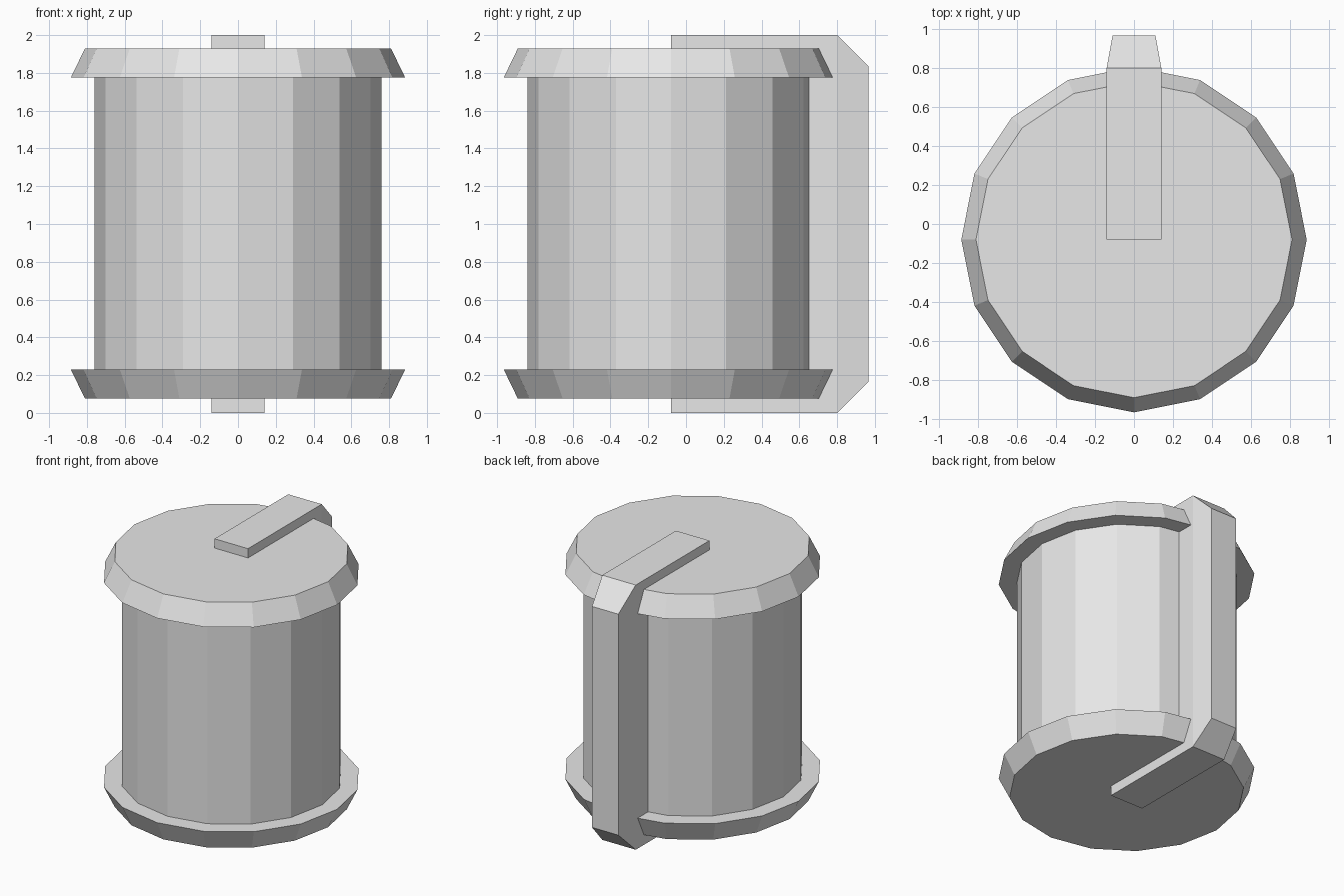
import bpy, bmesh

if "Cube" in bpy.data.objects:
    bpy.data.objects.remove(bpy.data.objects["Cube"])

AXIS_Y = -0.08   # drum axis, set forward of the rear bracket
SIDES = 16

grey = bpy.data.materials.new("light grey")
grey.diffuse_color = (0.8, 0.8, 0.8, 1)
grey.use_nodes = True
grey.node_tree.nodes["Principled BSDF"].inputs["Base Color"].default_value = grey.diffuse_color


def add_object(name, bm):
    bmesh.ops.recalc_face_normals(bm, faces=bm.faces)
    mesh = bpy.data.meshes.new(name)
    bm.to_mesh(mesh)
    bm.free()
    mesh.materials.append(grey)
    obj = bpy.data.objects.new(name, mesh)
    bpy.context.collection.objects.link(obj)
    return obj


def frustum(name, r_low, r_high, z_low, z_high):
    bm = bmesh.new()
    bmesh.ops.create_cone(bm, cap_ends=True, segments=SIDES, radius1=r_low,
                          radius2=r_high, depth=z_high - z_low)
    bmesh.ops.translate(bm, verts=bm.verts, vec=(0, AXIS_Y, (z_low + z_high) / 2))
    return add_object(name, bm)


# Drum and its two flared end caps
frustum("drum", 0.76, 0.76, 0.23, 1.775)
frustum("top_cap", 0.885, 0.81, 1.775, 1.93)
frustum("bottom_cap", 0.81, 0.885, 0.075, 0.23)

# C-shaped bracket: (half width, y, z) around the outline, tapered at the back
outline = [(0.14, AXIS_Y, 2), (0.14, 0.80, 2), (0.11, 0.965, 1.835),
           (0.11, 0.965, 0.165), (0.14, 0.80, 0), (0.14, AXIS_Y, 0),
           (0.14, AXIS_Y, 0.1), (0.14, 0.6, 0.1),
           (0.14, 0.6, 1.9), (0.14, AXIS_Y, 1.9)]
bm = bmesh.new()
rings = [[bm.verts.new((s * w, y, z)) for w, y, z in outline] for s in (-1, 1)]
count = len(outline)
for i in range(count):
    j = (i + 1) % count
    bm.faces.new((rings[0][i], rings[0][j], rings[1][j], rings[1][i]))
for ring in rings:
    bm.faces.new([ring[i] for i in (1, 2, 3, 4)])              # tapered back
    bm.faces.new([ring[i] for i in (0, 1, 4, 5, 6, 7, 8, 9)])  # straight side
add_object("bracket", bm)
